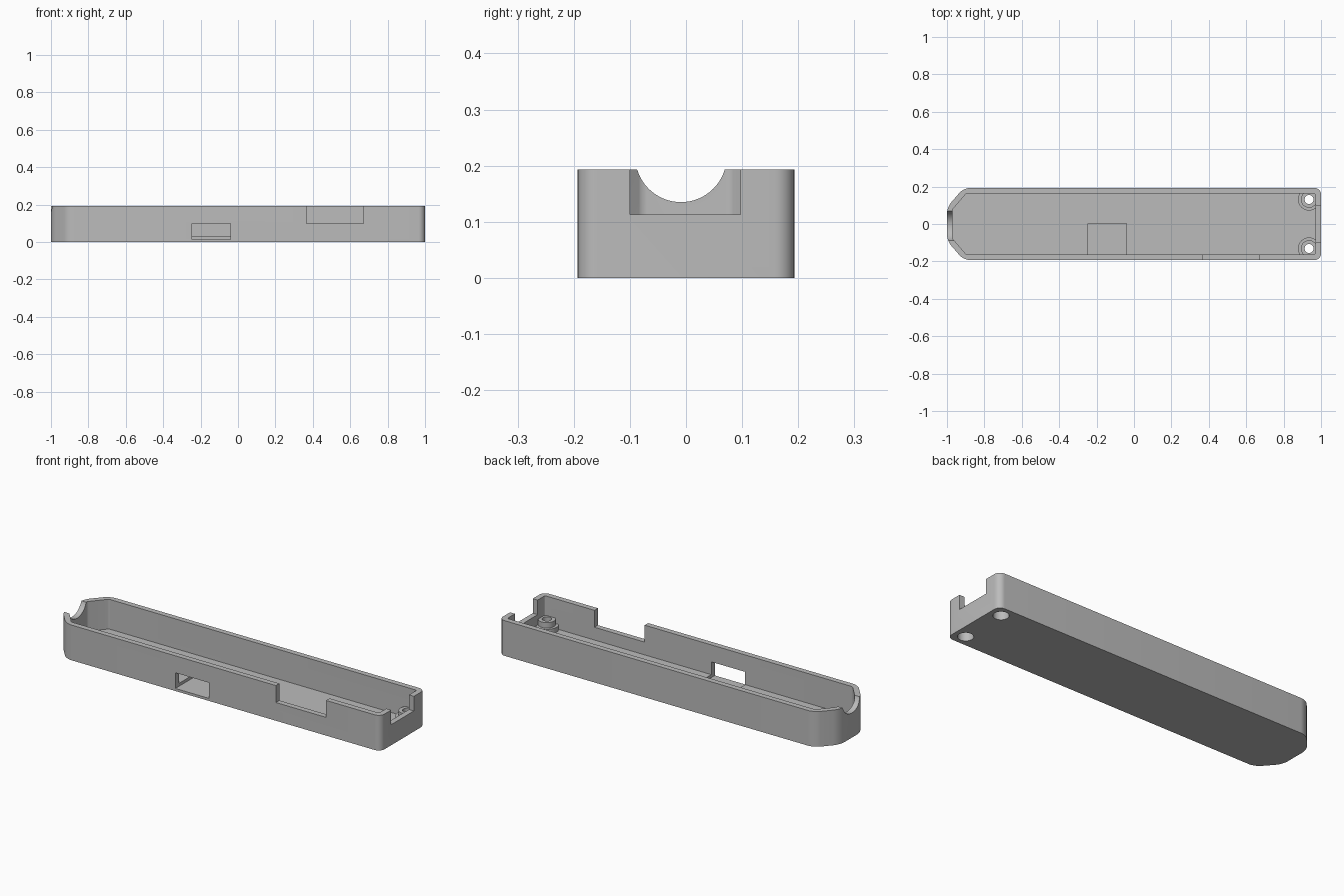
import bpy
import bmesh
from mathutils import Matrix, Vector

if "Cube" in bpy.data.objects:
    bpy.data.objects.remove(bpy.data.objects["Cube"], do_unlink=True)

GREY = (0.5, 0.5, 0.5, 1.0)
HEIGHT = 0.193
WALL = 0.03
FLOOR = 0.03

plastic = bpy.data.materials.new("grey plastic")
plastic.use_nodes = True
plastic.diffuse_color = GREY
plastic.node_tree.nodes["Principled BSDF"].inputs["Base Color"].default_value = GREY


def make_object(name, bm):
    bmesh.ops.recalc_face_normals(bm, faces=bm.faces[:])
    mesh = bpy.data.meshes.new(name)
    bm.to_mesh(mesh)
    bm.free()
    mesh.materials.append(plastic)
    obj = bpy.data.objects.new(name, mesh)
    bpy.context.collection.objects.link(obj)
    return obj


def prism(name, half_outline, z0, z1, radius):
    """Extrude an outline mirrored in y and round its upright edges."""
    points = half_outline + [(x, -y) for x, y in reversed(half_outline)]
    bm = bmesh.new()
    face = bm.faces.new([bm.verts.new((x, y, z0)) for x, y in points])
    grown = bmesh.ops.extrude_face_region(bm, geom=[face])["geom"]
    top = [v for v in grown if isinstance(v, bmesh.types.BMVert)]
    bmesh.ops.translate(bm, verts=top, vec=(0, 0, z1 - z0))
    upright = [e for e in bm.edges if abs(e.verts[0].co.z - e.verts[1].co.z) > 0.01]
    bmesh.ops.bevel(bm, geom=upright, offset=radius, offset_type='OFFSET',
                    segments=8, profile=0.5, affect='EDGES')
    return make_object(name, bm)


def box(name, low, high):
    low, high = Vector(low), Vector(high)
    bm = bmesh.new()
    bmesh.ops.create_cube(bm, size=1)
    bmesh.ops.scale(bm, vec=high - low, verts=bm.verts[:])
    bmesh.ops.translate(bm, vec=(low + high) / 2, verts=bm.verts[:])
    return make_object(name, bm)


def cylinder(name, center, radius, length, axis='Z', sides=48):
    bm = bmesh.new()
    turn = Matrix.Rotation(1.5707963, 4, 'Y') if axis == 'X' else Matrix()
    bmesh.ops.create_cone(bm, cap_ends=True, segments=sides, radius1=radius,
                          radius2=radius, depth=length,
                          matrix=Matrix.Translation(center) @ turn)
    return make_object(name, bm)


def combine(target, tool, operation):
    mod = target.modifiers.new(tool.name, 'BOOLEAN')
    mod.operation = operation
    mod.solver = 'EXACT'
    mod.object = tool
    bpy.context.view_layer.objects.active = target
    bpy.ops.object.modifier_apply(modifier=mod.name)
    bpy.data.objects.remove(tool, do_unlink=True)


# Tray shell with a chamfered end
outer = [(-1, 0.09), (-0.91, 0.193), (1, 0.193)]
inner = [(-1 + WALL, 0.078), (-0.897, 0.193 - WALL), (1 - WALL, 0.193 - WALL)]
tray = prism("tray", outer, 0, HEIGHT, 0.035)
combine(tray, prism("cavity", inner, FLOOR, 0.3, 0.008), 'DIFFERENCE')

# Stepped screw posts, with through holes and recesses underneath
for y in (-0.131, 0.131):
    for radius, top in ((0.059, 0.057), (0.044, 0.087)):
        low = 0.015
        combine(tray, cylinder("post", (0.936, y, (low + top) / 2), radius, top - low), 'UNION')
    combine(tray, cylinder("screw_hole", (0.936, y, 0.05), 0.024, 0.3), 'DIFFERENCE')
    combine(tray, cylinder("screw_recess", (0.936, y, 0), 0.039, 0.09), 'DIFFERENCE')

# Front window running into a shallow floor pocket
combine(tray, box("window", (-0.245, -0.3, 0.014), (-0.04, 0.004, 0.1)), 'DIFFERENCE')

# Notches in the front wall and the right end
combine(tray, box("front_notch", (0.365, -0.3, 0.1), (0.67, -0.15, 0.3)), 'DIFFERENCE')
combine(tray, box("end_notch", (0.95, -0.1, 0.113), (1.1, 0.097, 0.3)), 'DIFFERENCE')

# Round cable opening in the chamfered end
combine(tray, cylinder("cable_opening", (-1, -0.009, 0.2165), 0.0815, 0.16, 'X', 64), 'DIFFERENCE')

# Smooth rounded corners, keep hard edges
bpy.ops.object.select_all(action='DESELECT')
tray.select_set(True)
bpy.context.view_layer.objects.active = tray
bpy.ops.object.shade_smooth_by_angle(angle=0.5)
